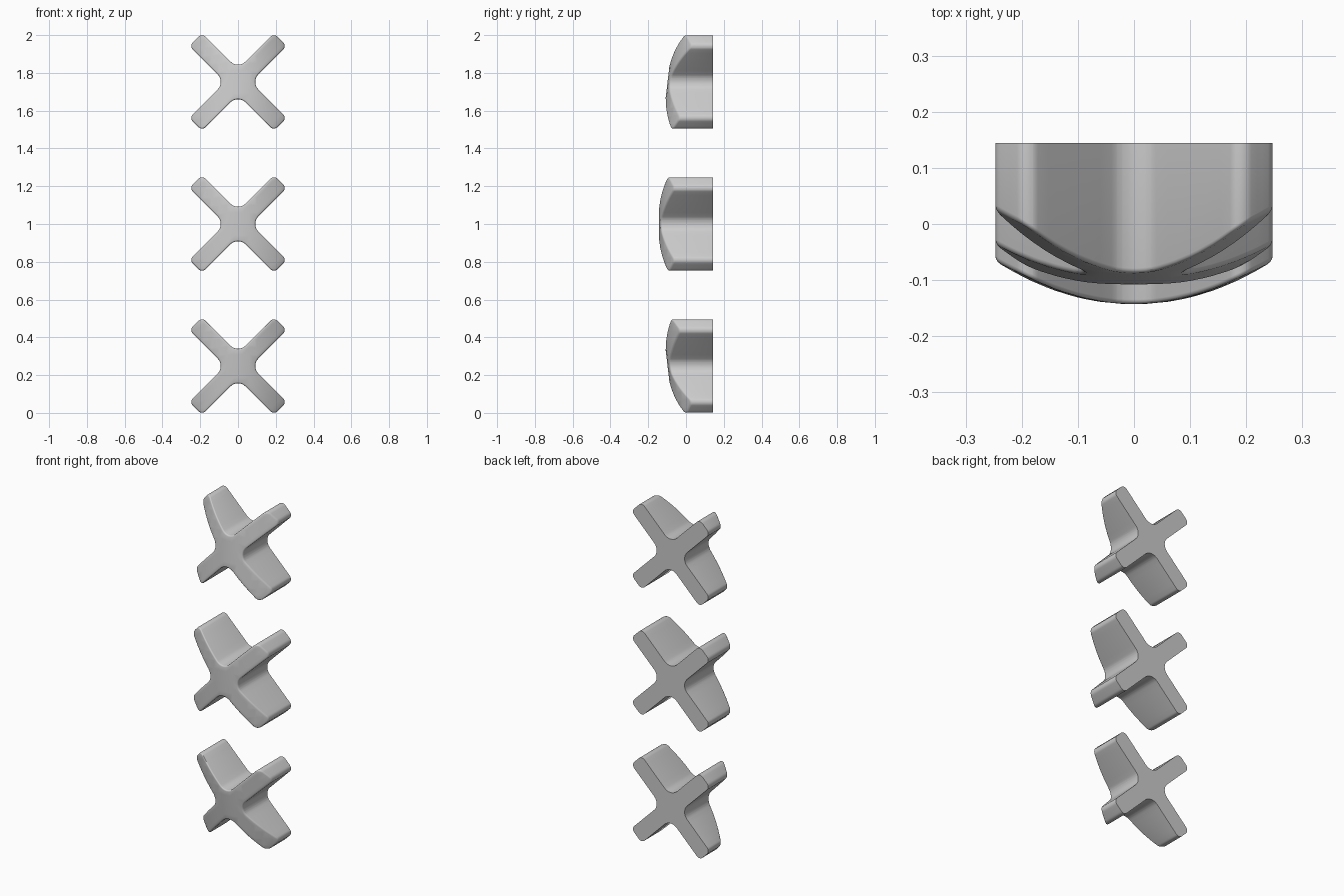
import bpy, bmesh
from math import sin, cos, radians, pi
from mathutils import Vector

if "Cube" in bpy.data.objects:
    bpy.data.objects.remove(bpy.data.objects["Cube"])

HALF, LENGTH = 0.048, 0.317      # arm half width, arm length from centre
R_IN, R_TIP = 0.057, 0.027       # inner fillet and tip corner radii
BACK = 0.144
BEVEL = 0.008


def outline(inset):
    """Rounded X outline in the xz plane, shrunk by inset."""
    arcs = [((HALF + R_IN, -HALF - R_IN), R_IN + inset, 180, 90),
            ((LENGTH - R_TIP, -HALF + R_TIP), R_TIP - inset, -90, 0),
            ((LENGTH - R_TIP, HALF - R_TIP), R_TIP - inset, 0, 90)]
    pts = []
    for arm in range(4):
        turn = pi / 4 + arm * pi / 2
        for (cx, cy), r, a0, a1 in arcs:
            for i in range(9):
                a = radians(a0 + (a1 - a0) * i / 8)
                u, v = cx + r * cos(a), cy + r * sin(a)
                pts.append((u * cos(turn) - v * sin(turn),
                            u * sin(turn) + v * cos(turn)))
    return pts


def dome(x, z):
    """Depth of the bulging front surface shared by all three crosses."""
    return -0.143 + 1.2 * x * x + 0.079 * z * z + 0.45 * x * x * z * z


def cross(name, zc):
    bm = bmesh.new()
    # Rings: back edge, then the rounded front edge
    layers = [(0, 1.0)]
    for a in (0, 30, 60, 90):
        layers.append((BEVEL * (1 - cos(radians(a))),
                       BEVEL * (1 - sin(radians(a)))))
    rings = [[bm.verts.new((x, y, z)) for x, z in outline(d)] for d, y in layers]
    n = len(rings[0])
    for a, b in zip(rings, rings[1:]):
        for i in range(n):
            j = (i + 1) % n
            bm.faces.new((a[i], a[j], b[j], b[i]))
    bm.faces.new(rings[0])
    bm.faces.new(rings[-1])
    # Grid cuts so the front can curve
    for axis in (Vector((1, 0, 0)), Vector((0, 0, 1))):
        for k in range(-6, 6):
            bmesh.ops.bisect_plane(bm, geom=bm.verts[:] + bm.edges[:] + bm.faces[:],
                                   dist=1e-5, plane_co=axis * (k + 0.5) * 0.04,
                                   plane_no=axis)
    # Push the front onto the dome
    for v in bm.verts:
        v.co.y = BACK if v.co.y > 0.5 else v.co.y + dome(v.co.x, v.co.z + zc - 1)
    bmesh.ops.recalc_face_normals(bm, faces=bm.faces[:])
    mesh = bpy.data.meshes.new(name)
    bm.to_mesh(mesh)
    bm.free()
    ob = bpy.data.objects.new(name, mesh)
    ob.location.z = zc
    bpy.context.collection.objects.link(ob)
    bpy.ops.object.select_all(action='DESELECT')
    ob.select_set(True)
    bpy.context.view_layer.objects.active = ob
    bpy.ops.object.shade_smooth_by_angle(angle=radians(40))


for name, zc in (("lower_cross", 0.248), ("middle_cross", 1.0), ("upper_cross", 1.752)):
    cross(name, zc)
